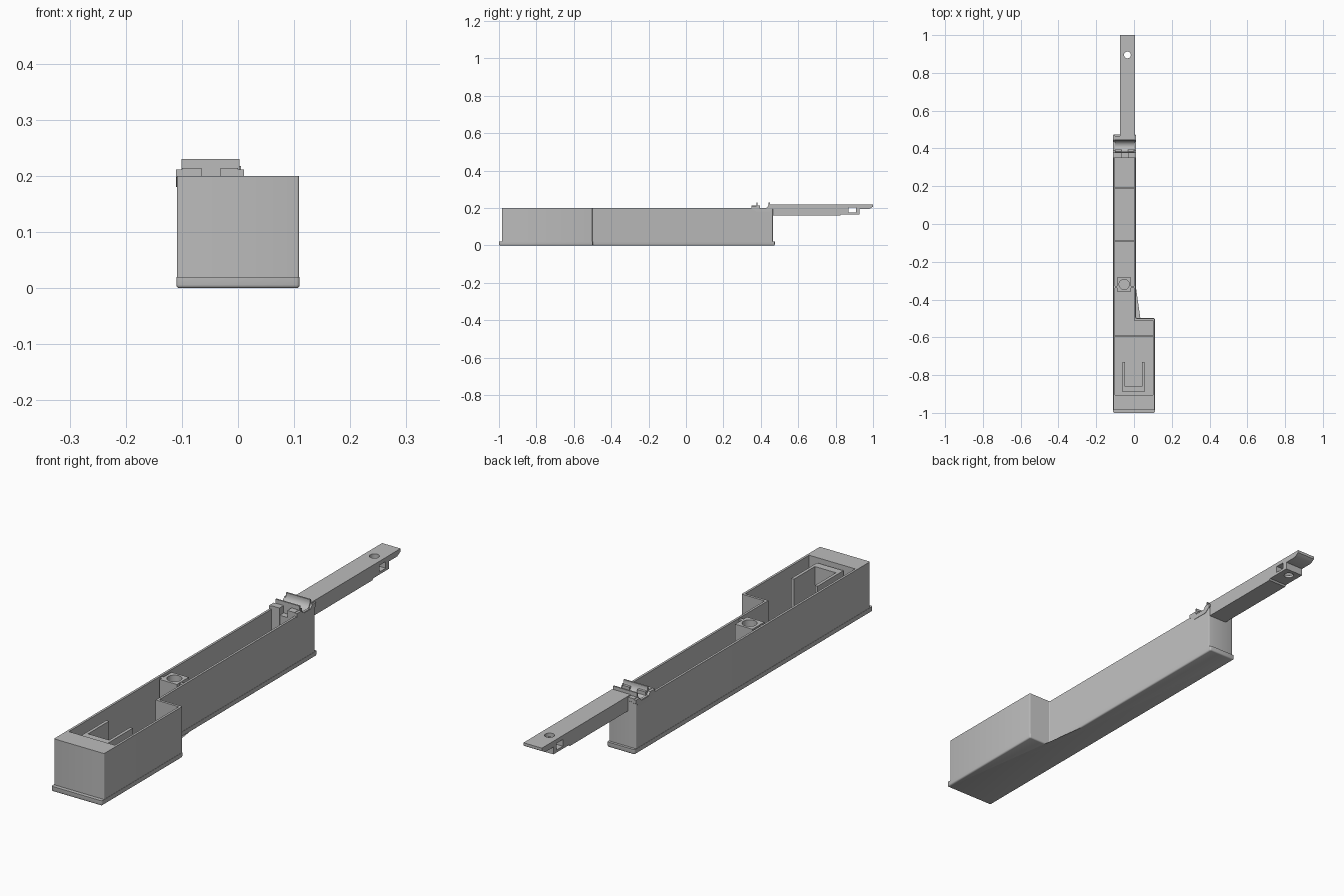
import bpy, bmesh, math

cube = bpy.data.objects.get("Cube")
if cube:
    bpy.data.objects.remove(cube, do_unlink=True)

grey = bpy.data.materials.new("plain_grey")
grey.use_nodes = True
GREY = (0.5, 0.5, 0.5, 1)
grey.diffuse_color = GREY
grey.node_tree.nodes["Principled BSDF"].inputs["Base Color"].default_value = GREY


def prism(name, outline, lo, hi, axis="z", round_bottom=0, round_corners=0):
    """Extrude an outline: (x, y) along z, or (y, z) along x."""
    bm = bmesh.new()
    place = (lambda p, h: (p[0], p[1], h)) if axis == "z" else (lambda p, h: (h, p[0], p[1]))
    face = bm.faces.new([bm.verts.new(place(p, lo)) for p in outline])
    moved = bmesh.ops.extrude_face_region(bm, geom=[face])["geom"]
    for v in moved:
        if isinstance(v, bmesh.types.BMVert):
            v.co[2 if axis == "z" else 0] = hi
    bmesh.ops.recalc_face_normals(bm, faces=bm.faces)
    if round_corners:
        edges = [e for e in bm.edges if abs(e.verts[0].co.z - e.verts[1].co.z) > 0.001]
        bmesh.ops.bevel(bm, geom=edges, offset=round_corners, segments=3, profile=0.5, affect="EDGES")
    if round_bottom:
        edges = [e for e in bm.edges if all(abs(v.co.z - lo) < 1e-5 for v in e.verts)]
        bmesh.ops.bevel(bm, geom=edges, offset=round_bottom, segments=3, profile=0.5, affect="EDGES")
    mesh = bpy.data.meshes.new(name)
    bm.to_mesh(mesh)
    bm.free()
    mesh.materials.append(grey)
    obj = bpy.data.objects.new(name, mesh)
    bpy.context.collection.objects.link(obj)
    return obj


def rect(x0, x1, y0, y1):
    return [(x0, y0), (x1, y0), (x1, y1), (x0, y1)]


def circle(cx, cy, r, n=32):
    return [(cx + r * math.cos(i * math.tau / n), cy + r * math.sin(i * math.tau / n)) for i in range(n)]


def cut(obj, cutter):
    cutter.hide_render = True
    mod = obj.modifiers.new("cut", "BOOLEAN")
    mod.operation, mod.object, mod.solver = "DIFFERENCE", cutter, "EXACT"
    bpy.context.view_layer.objects.active = obj
    bpy.ops.object.modifier_apply(modifier=mod.name)
    bpy.data.objects.remove(cutter, do_unlink=True)


def step_outline(x0, x_narrow, x_wide, y0, y_step, y1):
    return [(x0, y0), (x_wide, y0), (x_wide, y_step), (x_narrow, y_step), (x_narrow, y1), (x0, y1)]


# Rounded base and the open housing with its solid front end
prism("base", step_outline(-0.11, 0.01, 0.11, -1.0, -0.498, 0.475), 0, 0.02,
      round_bottom=0.006, round_corners=0.006)
housing = prism("housing", step_outline(-0.109, 0.009, 0.109, -0.985, -0.5, 0.465), 0.01, 0.2,
                round_corners=0.004)
cut(housing, prism("cavity", step_outline(-0.1, 0.0, 0.1, -0.905, -0.51, 0.455), -0.1, 0.3))

# Low ribs across the floor
for i, (y, x1) in enumerate([(-0.595, 0.1), (-0.09, 0.0), (0.19, 0.0)]):
    prism(f"floor_rib_{i + 1}", rect(-0.1, x1, y - 0.004, y + 0.004), 0.015, 0.03)

# U-shaped holder in the wide end
prism("holder", [(-0.06, -0.89), (0.055, -0.89), (0.055, -0.73), (0.043, -0.73), (0.043, -0.86),
                 (-0.048, -0.86), (-0.048, -0.73), (-0.06, -0.73)], 0.015, 0.188)

# Screw post, tied to both walls by thin webs
post = prism("screw_post", rect(-0.09, -0.015, -0.357, -0.283), 0.015, 0.198)
cut(post, prism("post_hole", circle(-0.052, -0.32, 0.027), 0.08, 0.3))
for side, x0, x1 in [("right", -0.105, -0.089), ("left", -0.016, 0.005)]:
    prism(f"post_web_{side}", rect(x0, x1, -0.34, -0.328), 0.015, 0.196)

# Cradle block with a half-round trough on top
prism("cradle_support", rect(-0.1, 0.0, 0.39, 0.46), 0.015, 0.185)
prism("cradle_gap_floor", rect(-0.07, -0.025, 0.352, 0.395), 0.015, 0.185)
for side, x0, x1 in [("right", -0.1, -0.065), ("left", -0.031, 0.0)]:
    prism(f"cradle_block_{side}", rect(x0, x1, 0.35, 0.395), 0.015, 0.214)
arc = [(0.412 - 0.03 * math.cos(a), 0.225 - 0.03 * math.sin(a))
       for a in [i * math.pi / 16 for i in range(17)]]
trough = prism("trough", [(0.376, 0.18), (0.376, 0.23), (0.382, 0.23)] + arc
               + [(0.442, 0.23), (0.448, 0.23), (0.448, 0.214), (0.466, 0.214), (0.466, 0.2), (0.448, 0.18)],
               -0.101, 0.003, "x")
for side, x0, x1 in [("right", -0.1105, -0.1), ("left", 0.0, 0.0105)]:
    prism(f"trough_lug_{side}", [(0.35, 0.198), (0.35, 0.212), (0.379, 0.212), (0.39, 0.198), (0.434, 0.198),
                                 (0.445, 0.212), (0.468, 0.212), (0.468, 0.198), (0.445, 0.18), (0.378, 0.18)],
          x0, x1, "x")

# Long arm with a stepped, chamfered tip, a side slot and a pin hole
arm = prism("arm", [(0.45, 0.16), (0.825, 0.16), (0.83, 0.166), (0.928, 0.166), (0.928, 0.195),
                    (0.98, 0.195), (1.0, 0.207), (1.0, 0.218), (0.45, 0.218)], -0.075, 0.005, "x")
cut(arm, prism("arm_slot", rect(0.87, 0.908, 0.176, 0.202), -0.2, 0.2, "x"))
cut(arm, prism("arm_pin_hole", circle(-0.035, 0.895, 0.018), 0.1, 0.3))

# Smooth the round parts, keep sharp edges
for obj in [o for o in bpy.data.objects if o.name in ("base", "housing", "screw_post", "trough", "arm")]:
    bpy.ops.object.select_all(action="DESELECT")
    obj.select_set(True)
    bpy.context.view_layer.objects.active = obj
    bpy.ops.object.shade_smooth_by_angle(angle=math.radians(35))
